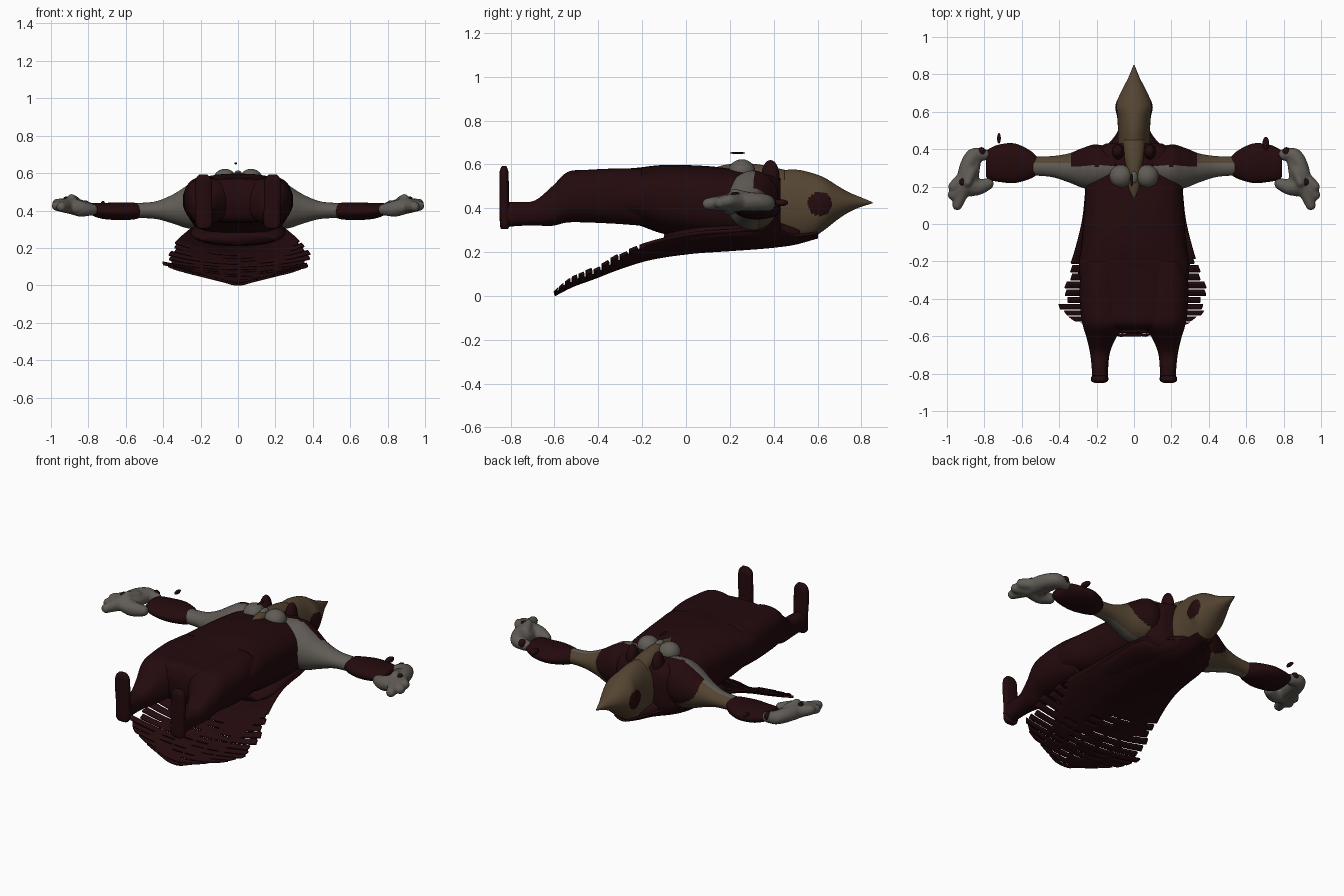
import bpy, bmesh, math, random
from mathutils import Vector

random.seed(4)
cube = bpy.data.objects.get("Cube")
if cube:
    bpy.data.objects.remove(cube)


def material(name, rgb):
    m = bpy.data.materials.new(name)
    m.use_nodes = True
    m.diffuse_color = (*rgb, 1)
    m.node_tree.nodes["Principled BSDF"].inputs["Base Color"].default_value = (*rgb, 1)
    return m


RED = material("dark_maroon", (0.017, 0.003, 0.004))
TAN = material("dull_tan", (0.088, 0.058, 0.031))
GREY = material("warm_grey", (0.118, 0.106, 0.092))
MATS = [RED, TAN, GREY]
R, T, G = range(3)


def finish(name, bm, rule):
    """Turn a bmesh into a smooth object; rule gives each face its colour."""
    bmesh.ops.recalc_face_normals(bm, faces=bm.faces)
    for f in bm.faces:
        f.smooth = True
        f.material_index = rule(f.calc_center_median()) if callable(rule) else rule
    me = bpy.data.meshes.new(name)
    bm.to_mesh(me)
    bm.free()
    for m in MATS:
        me.materials.append(m)
    ob = bpy.data.objects.new(name, me)
    bpy.context.collection.objects.link(ob)
    return ob


def spline(rows, t):
    """Smooth interpolation through rows, t from 0 to 1."""
    k = t * (len(rows) - 1)
    i = min(int(k), len(rows) - 2)
    u = k - i
    p = [rows[max(0, min(len(rows) - 1, i + d))] for d in (-1, 0, 1, 2)]
    return [0.5 * (2 * b + (c - a) * u + (2 * a - 5 * b + 4 * c - d) * u * u
                   + (3 * b - a - 3 * c + d) * u ** 3) for a, b, c, d in zip(*p)]


def loft(name, axis, rows, rule, power=2.0, sides=40, steps=8):
    """Rings of (position, centre a, centre b, radius a, radius b) along an axis."""
    bm = bmesh.new()
    rings = []
    n = steps * (len(rows) - 1)
    for j in range(n + 1):
        pos, a, b, ra, rb = spline(rows, j / n)
        ring = []
        for k in range(sides):
            ang = math.tau * k / sides
            c, s = math.cos(ang), math.sin(ang)
            p = a + ra * math.copysign(abs(c) ** (2 / power), c)
            q = b + rb * math.copysign(abs(s) ** (2 / power), s)
            ring.append(bm.verts.new({"x": (pos, p, q), "y": (p, pos, q), "z": (p, q, pos)}[axis]))
        rings.append(ring)
    for lo, hi in zip(rings, rings[1:]):
        for k in range(sides):
            m = (k + 1) % sides
            bm.faces.new((lo[k], lo[m], hi[m], hi[k]))
    bm.faces.new(rings[0])
    bm.faces.new(rings[-1])
    return finish(name, bm, rule)


def blob(name, centre, size, rule):
    bm = bmesh.new()
    bmesh.ops.create_uvsphere(bm, u_segments=20, v_segments=12, radius=1)
    for v in bm.verts:
        v.co = Vector(centre) + Vector([a * b for a, b in zip(v.co, size)])
    return finish(name, bm, rule)


def fused(name, paths, rule):
    """Sphere chains along paths of (x, y, z, radius), fused into one skin."""
    bm = bmesh.new()
    for path in paths:
        n = 8 * (len(path) - 1)
        for j in range(n + 1):
            x, y, z, r = spline(path, j / n)
            made = bmesh.ops.create_icosphere(bm, subdivisions=2, radius=r)
            bmesh.ops.translate(bm, verts=made["verts"], vec=(x, y, z))
    ob = finish(name, bm, rule)
    mod = ob.modifiers.new("fuse", "REMESH")
    mod.mode = "VOXEL"
    mod.voxel_size = 0.009
    mod.use_smooth_shade = True
    ob.modifiers.new("soften", "SMOOTH").iterations = 2
    # Keep a single colour on the fused skin
    ob.data.materials.clear()
    ob.data.materials.append(MATS[rule])
    return ob


# Coat body
loft("coat", "y", [(-.565, 0, .46, .1, .05), (-.53, 0, .455, .22, .11), (-.42, 0, .455, .265, .118),
                   (-.24, 0, .455, .295, .128), (-.1, 0, .44, .28, .157), (.1, 0, .425, .265, .167),
                   (.28, 0, .41, .255, .16), (.38, 0, .4, .23, .16), (.43, 0, .4, .15, .14)],
     R, power=2.7)

# Pointed head with a round spot on each side
loft("head", "y", [(.34, 0, .41, .09, .16), (.42, 0, .4, .088, .172), (.5, 0, .41, .086, .166),
                   (.57, 0, .412, .09, .15), (.63, 0, .42, .1, .12), (.69, 0, .425, .077, .078),
                   (.74, 0, .427, .052, .047), (.79, 0, .428, .027, .025), (.85, 0, .425, .003, .003)],
     lambda c: R if math.hypot(c.y - .61, c.z - .42) < .055 else T, sides=72, steps=12)

# Tan ridge running down the chest, with a grey knot
loft("chest_ridge", "y", [(.13, 0, .57, .006, .015), (.19, 0, .57, .03, .03), (.27, 0, .565, .035, .04),
                          (.36, 0, .54, .055, .055), (.45, 0, .52, .06, .055)], T)
blob("chest_knot", (0, .25, .595), (.02, .035, .02), G)
blob("loose_sliver", (-.012, .235, .652), (.008, .035, .005), R)


def arm_colour(c):
    if c.y > .31 and math.hypot((abs(c.x) - .19) / .15, (c.z - .47) / .12) < 1:
        return R
    return T if c.y > .325 else G


for side, s in (("left", 1), ("right", -1)):
    blob(side + "_chest_patch", (s * .07, .255, .565), (.062, .062, .058), G)
    blob(side + "_collar", (s * .085, .385, .54), (.032, .042, .08), R)

    # Sleeve and shoulder
    loft(side + "_arm", "x", [(s * .1, .3, .44, .1, .125), (s * .2, .305, .435, .12, .135),
                              (s * .27, .3, .42, .108, .115), (s * .35, .3, .408, .077, .077),
                              (s * .44, .307, .402, .056, .047), (s * .54, .31, .4, .05, .04)],
         arm_colour, sides=72, steps=14)

    # Flared cuff
    loft(side + "_cuff", "x", [(s * .515, .31, .4, .045, .036), (s * .56, .318, .397, .078, .045),
                               (s * .64, .325, .396, .106, .047), (s * .72, .325, .398, .1, .043),
                               (s * .77, .32, .405, .085, .036), (s * .79, .32, .41, .07, .025)], R)

    # Open hand: outer arc, palm, inner strand and fingers
    hand = [[(.8, .37, .415, .032), (.86, .365, .425, .04), (.895, .29, .43, .044), (.91, .2, .425, .042),
             (.945, .1, .42, .028)],
            [(.85, .35, .42, .036), (.865, .26, .42, .038), (.87, .18, .415, .035)],
            [(.78, .215, .405, .032), (.84, .195, .41, .044), (.9, .2, .425, .044), (.97, .155, .425, .028)],
            [(.87, .28, .445, .032), (.89, .22, .468, .022)],
            [(.92, .24, .43, .036), (.965, .2, .435, .03)]]
    fused(side + "_hand", [[(s * x, *rest) for x, *rest in p] for p in hand], G)
    blob(side + "_palm_mark", (s * .918, .225, .466), (.016, .02, .009), R)
    blob(side + "_wrist_mark", (s * .815, .385, .43), (.022, .026, .024), R)

    # Trouser leg, thick at the thigh and slim at the ankle
    loft(side + "_leg", "y", [(-.2, s * .17, .45, .1, .13), (-.32, s * .175, .455, .115, .126),
                              (-.45, s * .17, .455, .118, .12), (-.54, s * .162, .45, .112, .115),
                              (-.61, s * .175, .41, .078, .09), (-.69, s * .182, .378, .053, .057),
                              (-.77, s * .182, .374, .044, .055), (-.83, s * .182, .37, .042, .058)],
         R, power=2.4)

    # Upturned foot
    loft(side + "_foot", "z", [(.305, s * .182, -.828, .03, .016), (.33, s * .182, -.827, .044, .022),
                               (.42, s * .182, -.828, .044, .022), (.5, s * .185, -.829, .046, .021),
                               (.565, s * .185, -.83, .042, .02), (.592, s * .185, -.83, .022, .01)],
         R, power=2.8)

# Stray points of cloth behind the cuffs
blob("left_cuff_spike", (.705, .43, .425), (.018, .036, .016), R)
blob("right_cuff_scrap", (-.722, .458, .44), (.01, .028, .012), R)

# Cape: rows of (y, centre height, edge rise, half width)
cape_rows = [(.6, .268, .02, .055), (.5, .24, .04, .08), (.42, .228, .07, .14), (.34, .22, .09, .235),
             (.2, .21, .09, .255), (.02, .197, .088, .275), (-.16, .17, .075, .32),
             (-.3, .128, .062, .37), (-.42, .082, .045, .405), (-.52, .045, .04, .33), (-.6, .004, .02, .07)]
bm = bmesh.new()
COLS, ROWS, PITCH = 48, 120, 4
grid = []
for j in range(ROWS + 1):
    y, z, rise, w = spline(cape_rows, j / ROWS)
    us = [2 * k / COLS - 1 for k in range(COLS + 1)]
    grid.append([bm.verts.new((u * w, y, z + rise * u * u)) for u in us])
for j in range(ROWS):
    # Tattered sides: slits cut inwards between teeth of uneven length
    fray = max(0, min(1, (-.15 - grid[j][0].co.y) / .2))
    slit = j % PITCH == 0
    if j % PITCH < 2:
        cut = (.25, .5) if slit else (0, .14)
        trim = [random.uniform(*cut) for _ in "lr"]
    torn = [slit and random.random() < .6 * fray for _ in range(COLS // 6)]
    for k in range(COLS):
        u = (2 * k + 1) / COLS - 1
        open_slit = torn[k // 6] and k % 6 != 0
        if abs(u) <= 1 - fray * trim[u > 0] and not open_slit:
            bm.faces.new((grid[j][k], grid[j][k + 1], grid[j + 1][k + 1], grid[j + 1][k]))
bmesh.ops.delete(bm, geom=[v for v in bm.verts if not v.link_faces], context="VERTS")
cape = finish("cape", bm, R)
thick = cape.modifiers.new("thickness", "SOLIDIFY")
thick.thickness = 0.012
thick.offset = 0

# Cloak back joining cape to the coat
loft("cloak_back", "y", [(-.1, 0, .25, .2, .03), (.0, 0, .27, .25, .06), (.15, 0, .29, .25, .075),
                         (.32, 0, .3, .23, .078), (.42, 0, .29, .13, .06), (.52, 0, .285, .065, .04)], R)
